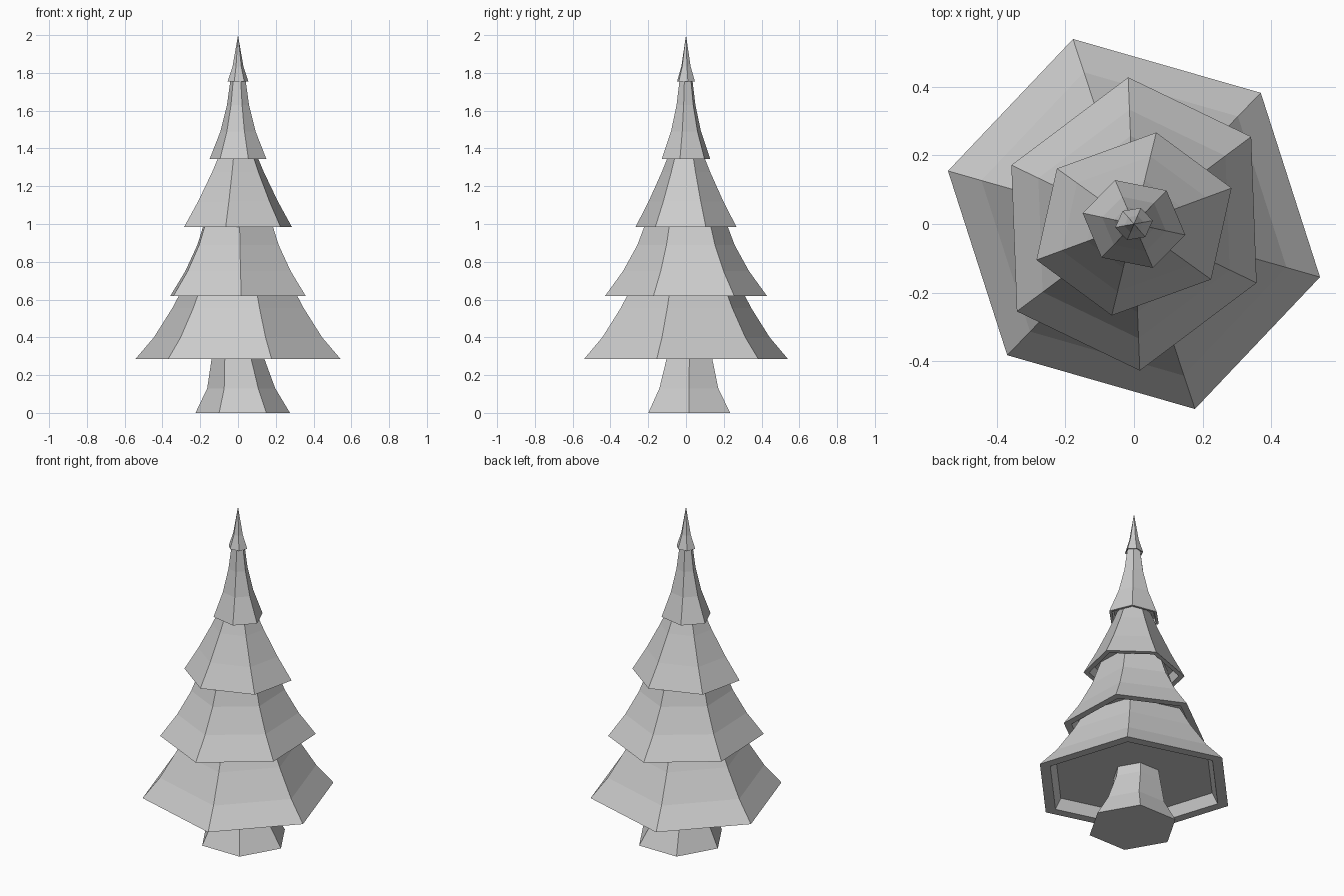
import bpy, bmesh

if "Cube" in bpy.data.objects:
    bpy.data.objects.remove(bpy.data.objects["Cube"])


def loft(name, rings):
    """Skin six-sided rings into a closed solid, from the first ring to the last."""
    bm = bmesh.new()
    loops = [[bm.verts.new(p) for p in ring] for ring in rings]
    n = len(loops[0])
    for a, b in zip(loops, loops[1:]):
        for i in range(n):
            j = (i + 1) % n
            bm.faces.new((a[i], a[j], b[j], b[i]))
    bm.faces.new(loops[0][::-1])
    bm.faces.new(loops[-1])
    bmesh.ops.remove_doubles(bm, verts=bm.verts, dist=0.0005)
    bmesh.ops.recalc_face_normals(bm, faces=bm.faces)
    mesh = bpy.data.meshes.new(name)
    bm.to_mesh(mesh)
    bm.free()
    obj = bpy.data.objects.new(name, mesh)
    bpy.context.collection.objects.link(obj)
    return obj


def hexagon(half, scale, z, center=(0, 0)):
    """Three corners plus their opposites make one ring."""
    corners = list(half) + [(-x, -y) for x, y in half]
    return [(center[0] + x * scale, center[1] + y * scale, z) for x, y in corners]


# Branch tiers: half of the hem corners, recess depth, (height, scale) profile
tiers = [
    ([(0.543, -0.155), (0.37, 0.383), (-0.178, 0.54)], 0.06,
     [(0.285, 1), (0.40, 0.82), (0.555, 0.64), (0.70, 0.50)]),
    ([(0.358, -0.172), (0.342, 0.255), (-0.017, 0.428)], 0.06,
     [(0.62, 1), (0.75, 0.78), (0.89, 0.60), (1.04, 0.47)]),
    ([(0.225, -0.162), (0.285, 0.105), (0.065, 0.267)], 0.05,
     [(0.985, 1), (1.12, 0.74), (1.275, 0.48), (1.39, 0.31)]),
    ([(0.15, -0.032), (0.095, 0.098), (-0.055, 0.128)], 0.03,
     [(1.345, 1), (1.49, 0.62), (1.63, 0.39), (1.78, 0.25)]),
    ([(0.033, -0.038), (0.055, 0.01), (0.02, 0.047)], 0.015,
     [(1.755, 1), (1.835, 0.52), (2.0, 0.0)]),
]
for k, (half, depth, profile) in enumerate(tiers, 1):
    z0 = profile[0][0]
    # recessed underside, then hem, then the flared outside
    path = [(z0 + depth, 0.83), (z0, 0.89)] + profile
    loft(f"branch_tier_{k}", [hexagon(half, s, z) for z, s in path])

# Flared, slightly leaning trunk
unit = [(1, 0), (0.5, 0.866), (-0.5, 0.866)]
loft("trunk", [hexagon(unit, r, z, c) for z, r, c in [
    (0.0, 0.25, (0.025, 0.017)),
    (0.13, 0.18, (0.017, 0.015)),
    (0.285, 0.14, (0.0, 0.018)),
    (0.38, 0.125, (0.0, 0.018))]])
